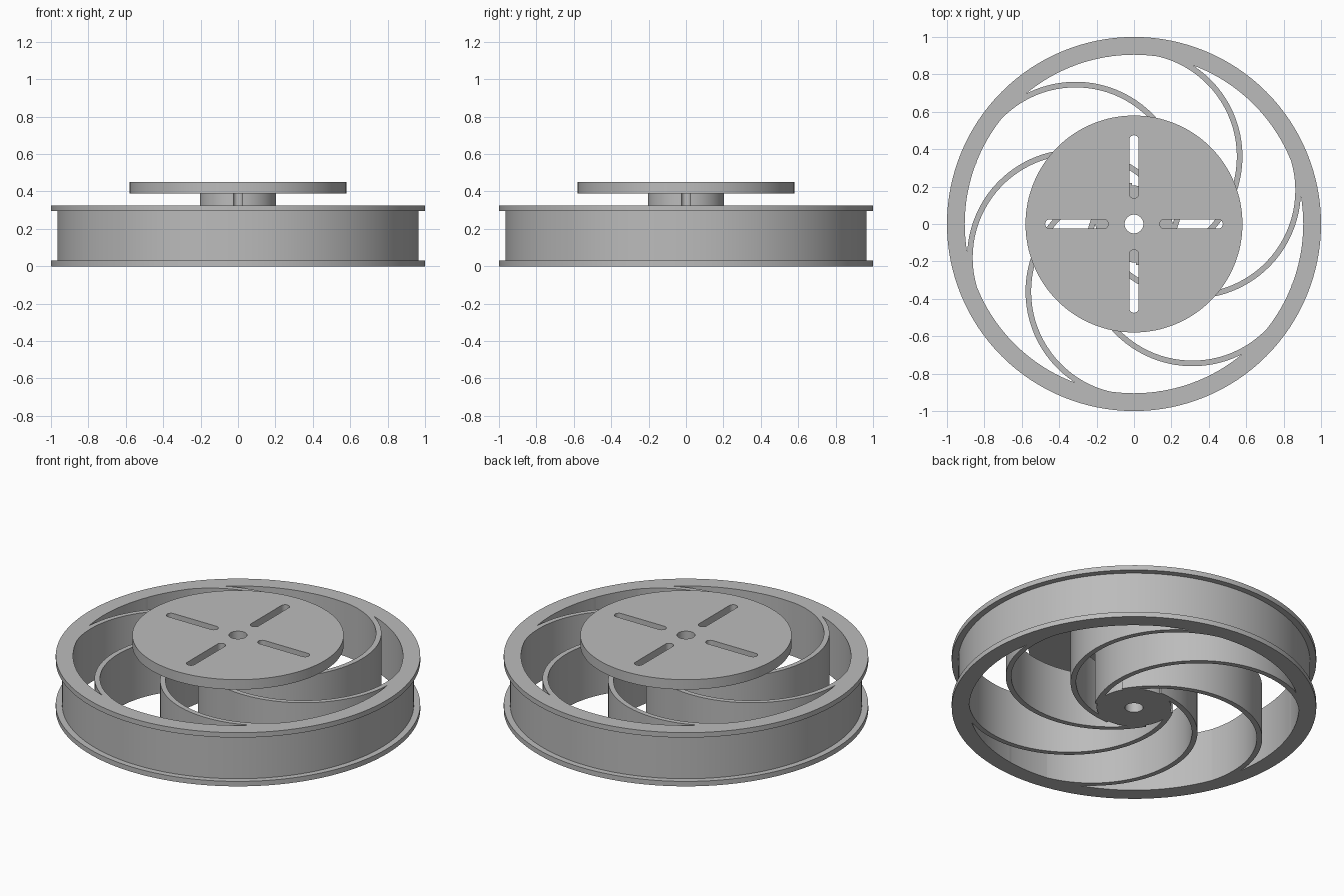
import bpy, bmesh
from math import sin, cos, pi, radians

cube = bpy.data.objects.get("Cube")
if cube:
    bpy.data.objects.remove(cube, do_unlink=True)

grey = bpy.data.materials.new("plain grey")
grey.use_nodes = True
colour = (0.5, 0.5, 0.5, 1)
grey.diffuse_color = colour
grey.node_tree.nodes["Principled BSDF"].inputs["Base Color"].default_value = colour

HEIGHT = 0.325      # rim and spoke height
HUB = 0.205         # hub radius


def make_object(name, bm):
    bmesh.ops.recalc_face_normals(bm, faces=bm.faces[:])
    mesh = bpy.data.meshes.new(name)
    bm.to_mesh(mesh)
    bm.free()
    mesh.materials.append(grey)
    ob = bpy.data.objects.new(name, mesh)
    bpy.context.collection.objects.link(ob)
    return ob


def smooth(ob):
    bpy.ops.object.select_all(action='DESELECT')
    ob.select_set(True)
    bpy.context.view_layer.objects.active = ob
    bpy.ops.object.shade_smooth_by_angle(angle=radians(30))


def ring(name, profile, steps=128):
    """Revolve a closed (radius, z) profile around the z axis."""
    bm = bmesh.new()
    loops = [[bm.verts.new((r * cos(a), r * sin(a), z)) for r, z in profile]
             for a in (2 * pi * i / steps for i in range(steps))]
    n = len(profile)
    for i in range(steps):
        here, there = loops[i], loops[(i + 1) % steps]
        for j in range(n):
            k = (j + 1) % n
            bm.faces.new((here[j], there[j], there[k], here[k]))
    return make_object(name, bm)


def prism(name, outline, z0, z1):
    """Extrude a flat outline upwards."""
    bm = bmesh.new()
    low = [bm.verts.new((x, y, z0)) for x, y in outline]
    high = [bm.verts.new((x, y, z1)) for x, y in outline]
    bm.faces.new(low)
    bm.faces.new(high)
    n = len(outline)
    for i in range(n):
        j = (i + 1) % n
        bm.faces.new((low[i], low[j], high[j], high[i]))
    return make_object(name, bm)


def arc(cx, cy, r, start, end, steps):
    angles = [radians(start + (end - start) * i / steps) for i in range(steps + 1)]
    return [(cx + r * cos(a), cy + r * sin(a)) for a in angles]


# Rim with a flange along both edges
LIP = 0.03
rim = ring("rim", [(0.905, 0), (1, 0), (1, LIP), (0.965, LIP),
                   (0.965, HEIGHT - LIP), (1, HEIGHT - LIP), (1, HEIGHT), (0.905, HEIGHT)])
smooth(rim)

# Six curved spokes, running from inside the rim to the hub
for i in range(6):
    turn = 60 * i + 30
    cx, cy = 0.361 * cos(radians(turn)), 0.361 * sin(radians(turn))
    start, end = turn + 15, turn - 179
    outline = arc(cx, cy, 0.58, start, end, 48) + arc(cx, cy, 0.55, end, start, 48)
    smooth(prism(f"spoke_{i + 1}", outline, 0, HEIGHT))

# Hub and mounting disc with a central bore
hub = ring("hub_and_disc", [(0.05, 0), (HUB, 0), (HUB, 0.39),
                            (0.58, 0.39), (0.58, 0.45), (0.05, 0.45)])

# Four round-ended slots cut through the disc and into the hub top
for i in range(4):
    slot = arc(0.45, 0, 0.025, -90, 90, 10) + arc(0.162, 0, 0.025, 90, 270, 10)
    cutter = prism(f"slot_cutter_{i + 1}", slot, HEIGHT, 0.6)
    cutter.rotation_euler.z = i * pi / 2
    cutter.hide_render = True
    cut = hub.modifiers.new("slot", 'BOOLEAN')
    cut.operation = 'DIFFERENCE'
    cut.solver = 'EXACT'
    cut.object = cutter
    bpy.context.view_layer.update()
    bpy.context.view_layer.objects.active = hub
    bpy.ops.object.modifier_apply(modifier=cut.name)
    bpy.data.objects.remove(cutter, do_unlink=True)
smooth(hub)
